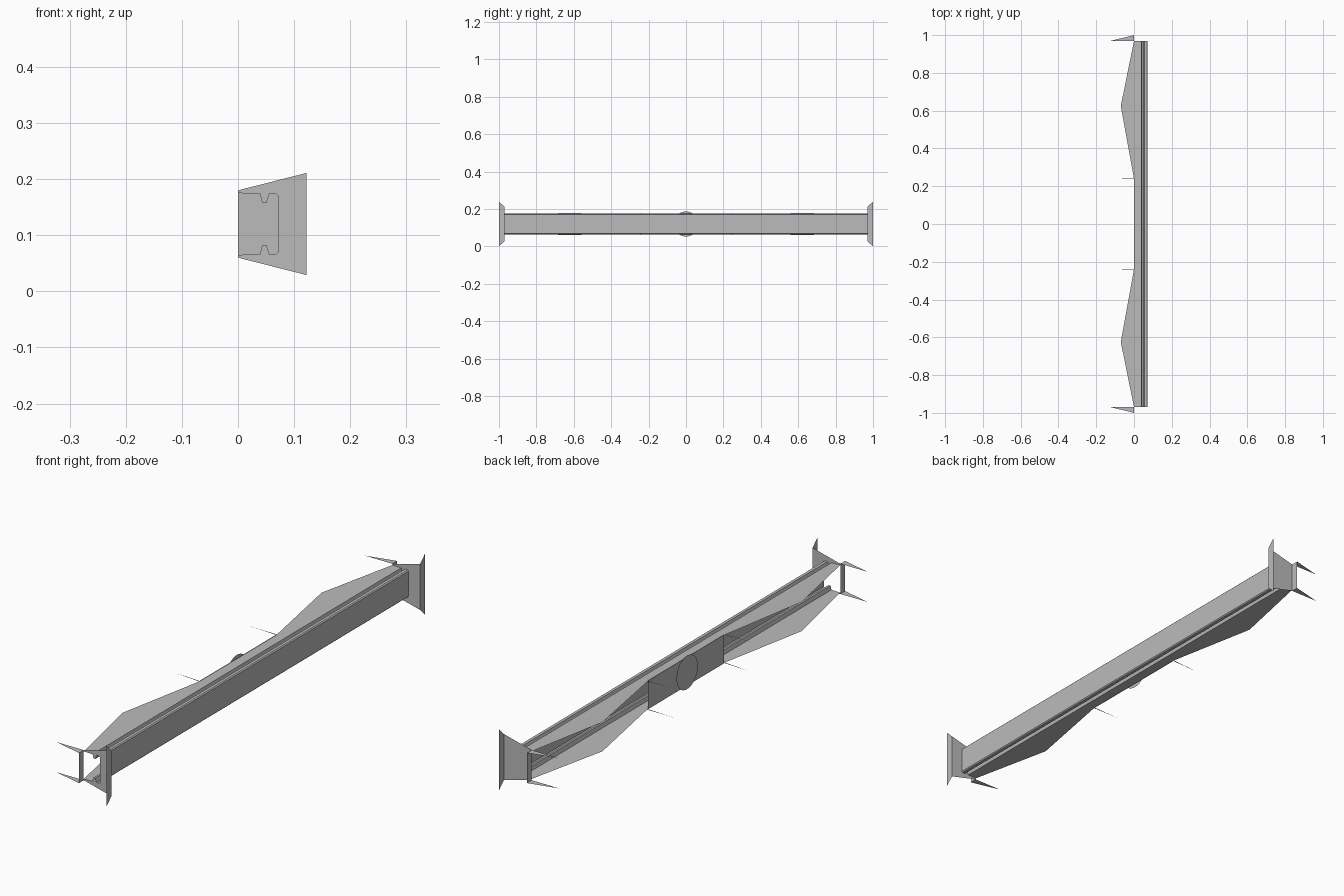
import bpy, bmesh, math
from mathutils import Vector

if "Cube" in bpy.data.objects:
    bpy.data.objects.remove(bpy.data.objects["Cube"], do_unlink=True)

MID = 0.12      # height of the beam axis
END = 0.97      # half length of the beam
TIP = 1.0       # half length including end flares
WEB = 0.24      # half length of the centre web
FAR = 0.122     # reach of the end flares sideways
HALF = 0.06     # half height of the open side

grey = bpy.data.materials.new("steel_grey")
grey.use_nodes = True
colour = (0.5, 0.5, 0.5, 1)
grey.diffuse_color = colour
grey.node_tree.nodes["Principled BSDF"].inputs["Base Color"].default_value = colour


def sheet(name, polygons):
    """Make one object from flat polygons."""
    bm = bmesh.new()
    for poly in polygons:
        bm.faces.new([bm.verts.new(p) for p in poly])
    bmesh.ops.remove_doubles(bm, verts=bm.verts, dist=1e-5)
    mesh = bpy.data.meshes.new(name)
    bm.to_mesh(mesh)
    bm.free()
    mesh.materials.append(grey)
    obj = bpy.data.objects.new(name, mesh)
    bpy.context.collection.objects.link(obj)
    return obj


def side_name(s):
    return "front" if s < 0 else "back"


# Channel beam: grooved flanges around a flat outer wall
upper = [(0, .055), (.039, .054), (.043, .038), (.051, .038), (.056, .054),
         (.068, .054), (.072, .050)]
profile = [(x, MID + h) for x, h in upper] + [(x, MID - h) for x, h in reversed(upper)]
sheet("channel_beam", [
    [(a[0], -END, a[1]), (b[0], -END, b[1]), (b[0], END, b[1]), (a[0], END, a[1])]
    for a, b in zip(profile, profile[1:])])

# Centre web closing the open side, with a round disc on it
sheet("centre_web", [[(0, y, MID + z) for y, z in
      ((-WEB, -.057), (-WEB, .057), (WEB, .057), (WEB, -.057))]])
ring = [2 * math.pi * i / 32 for i in range(32)]
sheet("centre_disc", [[(-.005, .067 * math.cos(a), MID + .067 * math.sin(a)) for a in ring]])

for s in (-1, 1):
    end = side_name(s)

    # Pointed wings along both edges of the open side
    sheet(end + "_wings", [
        [(0, s * WEB, MID + v * .055), (-.07, s * .625, MID + v * .058),
         (0, s * END, MID + v * .055)] for v in (-1, 1)])

    # Thin spikes beside the web
    sheet(end + "_web_spikes", [
        [(0, s * WEB, MID + v * .056), (0, s * (WEB + .005), MID + v * .056),
         (-.115, s * WEB, MID + v * .059)] for v in (-1, 1)])

    # End tabs, the strip between them, and the flared side plate
    sheet(end + "_end_tabs", [
        [(0, s * END, MID + v * HALF), (0, s * TIP, MID + v * HALF),
         (-FAR, s * END, MID + v * HALF)] for v in (-1, 1)])
    sheet(end + "_end_strip", [[(0, s * y, MID + z) for y, z in
          ((END, -HALF), (TIP, -HALF), (TIP, HALF), (END, HALF))]])
    sheet(end + "_side_plate", [[(FAR, s * y, MID + z) for y, z in
          ((END, -.091), (TIP, -.12), (TIP, .12), (END, .091))]])

# Back end plate is solid
sheet("back_end_plate", [[(x, END, MID + z) for x, z in
      ((0, -HALF), (FAR, -.091), (FAR, .091), (0, HALF))]])

# Front end plate is open where it meets the channel
outline = [(0, MID - HALF), (FAR, MID - .091), (FAR, MID + .091), (0, MID + HALF)]
sheet("front_end_plate", [[(x, -END, z) for x, z in outline + profile]])
